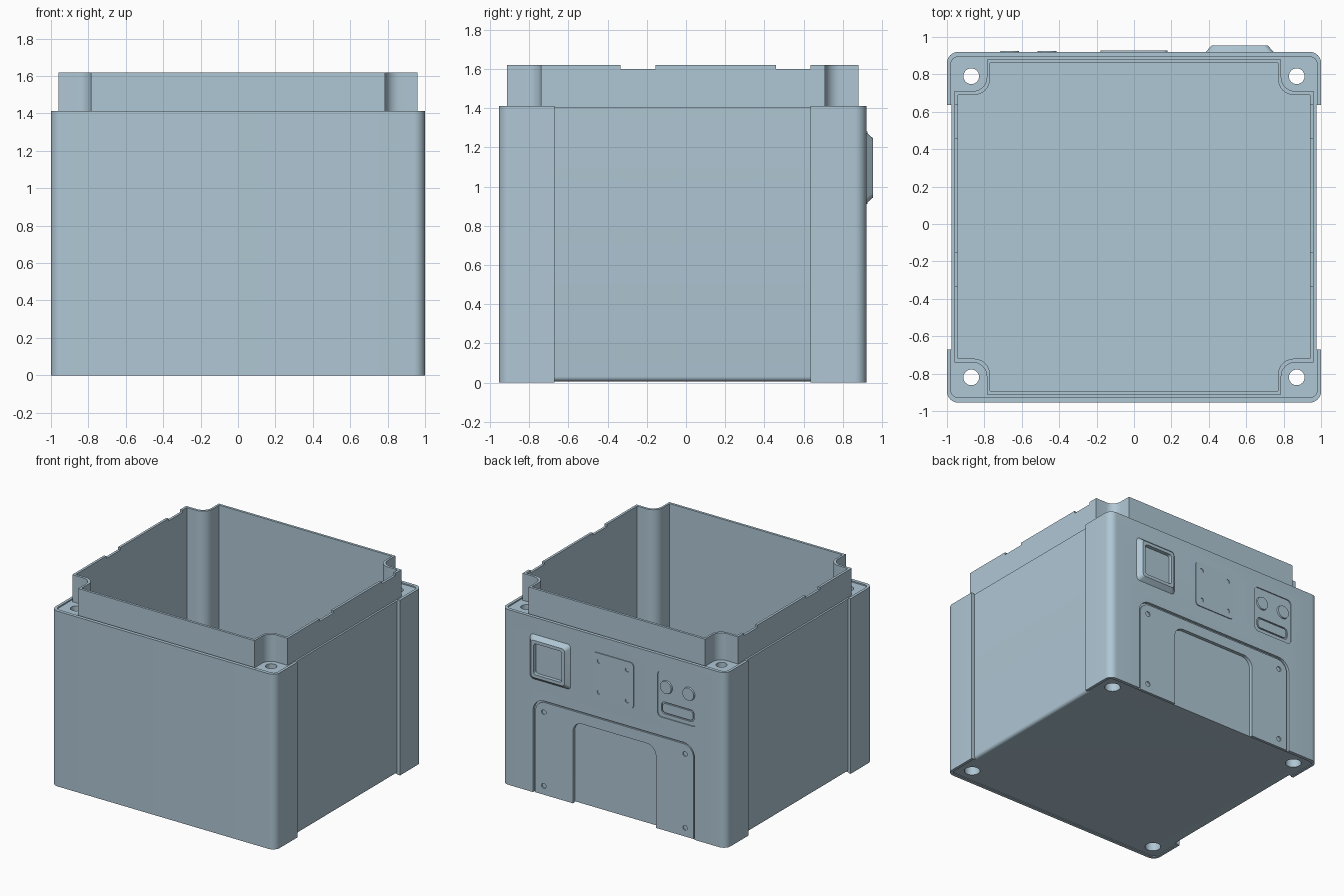
import bpy, bmesh, math
from mathutils import Vector

if "Cube" in bpy.data.objects:
    bpy.data.objects.remove(bpy.data.objects["Cube"])

mat = bpy.data.materials.new("pale blue grey")
mat.diffuse_color = (0.43, 0.57, 0.66, 1)
mat.use_nodes = True
mat.node_tree.nodes["Principled BSDF"].inputs["Base Color"].default_value = mat.diffuse_color


def rounded(points, n=8):
    """Outline from right-angled corners given as (u, v, radius)."""
    out = []
    for i, (u, v, r) in enumerate(points):
        p = Vector((u, v))
        if r == 0:
            out.append(p)
            continue
        d1 = (Vector(points[i - 1][:2]) - p).normalized()
        d2 = (Vector(points[(i + 1) % len(points)][:2]) - p).normalized()
        c = p + r * (d1 + d2)
        for k in range(n + 1):
            t = math.pi / 2 * k / n
            out.append(c - r * (d2 * math.cos(t) + d1 * math.sin(t)))
    return out


def rect(u0, u1, v0, v1, r=0.0, r_low=None):
    lo = r if r_low is None else r_low
    return rounded([(u0, v0, lo), (u1, v0, lo), (u1, v1, r), (u0, v1, r)])


def circle(u, v, r, n=28):
    return [Vector((u + r * math.cos(2 * math.pi * k / n),
                    v + r * math.sin(2 * math.pi * k / n))) for k in range(n)]


def prism(name, outline, a, b, axis='z', end=None):
    """Extrude an outline from a to b along z or y; 'end' gives a tapered far outline."""
    bm = bmesh.new()

    def ring(o, h):
        return [bm.verts.new((p[0], p[1], h) if axis == 'z' else (p[0], h, p[1])) for p in o]
    lo, hi = ring(outline, a), ring(end or outline, b)
    bm.faces.new(lo)
    bm.faces.new(hi)
    for i in range(len(lo)):
        j = (i + 1) % len(lo)
        bm.faces.new((lo[i], lo[j], hi[j], hi[i]))
    bmesh.ops.recalc_face_normals(bm, faces=bm.faces)
    me = bpy.data.meshes.new(name)
    bm.to_mesh(me)
    bm.free()
    me.materials.append(mat)
    ob = bpy.data.objects.new(name, me)
    bpy.context.collection.objects.link(ob)
    return ob


def boolean(ob, tool, op='DIFFERENCE'):
    m = ob.modifiers.new("bool", 'BOOLEAN')
    m.operation, m.solver, m.object = op, 'EXACT', tool
    bpy.context.view_layer.objects.active = ob
    bpy.ops.object.modifier_apply(modifier=m.name)
    bpy.data.objects.remove(tool, do_unlink=True)


def cut(ob, outline, a, b, axis='z'):
    boolean(ob, prism("cutter", outline, a, b, axis))


def cross(x_out, x_in, y0, y0_in, y1_in, y1, r):
    """Rectangle with a rounded notch around each corner screw."""
    return rounded([(-x_in, y0, 0), (x_in, y0, 0), (x_in, y0_in, r), (x_out, y0_in, 0),
                    (x_out, y1_in, 0), (x_in, y1_in, r), (x_in, y1, 0), (-x_in, y1, 0),
                    (-x_in, y1_in, r), (-x_out, y1_in, 0), (-x_out, y0_in, 0),
                    (-x_in, y0_in, r)])


# main housing with corner shells standing proud of the sides
body = prism("housing", rect(-1, 1, -0.955, 0.92, 0.06), 0, 1.412)
core = rect(-0.978, 0.978, -0.927, 0.893, 0.035)
cut(body, core, 1.402, 1.6)
cut(body, core, -0.2, 0.006)
for s in (-1, 1):
    prof = [(1.2, -0.2), (0.95, -0.2), (0.95, 0.006)]
    prof += [(0.95 + 0.025 * math.sin(t), 0.031 - 0.025 * math.cos(t))
             for t in (math.pi / 12 * k for k in range(1, 7))]
    prof += [(0.975, 1.6), (1.2, 1.6)]
    cut(body, [(s * u, v) for u, v in prof], -0.67, 0.635, 'y')

# raised collar and deep cavity
boolean(body, prism("collar", cross(0.96, 0.787, -0.912, -0.74, 0.71, 0.88, 0.075), 1.2, 1.62), 'UNION')
cut(body, cross(0.94, 0.77, -0.892, -0.72, 0.69, 0.86, 0.085), 0.035, 1.9)
for s in (-1, 1):
    for y0, y1 in ((-0.335, -0.155), (0.46, 0.635)):
        cut(body, rect(min(s * 0.9, s * 1.1), max(s * 0.9, s * 1.1), y0, y1), 1.6, 1.8)

# corner screw holes, counterbored from below
for x in (-0.87, 0.87):
    for y in (-0.82, 0.79):
        cut(body, circle(x, y, 0.042), -0.3, 1.8)
        cut(body, circle(x, y, 0.058), -0.3, 0.12)

# back recesses: large service panel, arch and control area
cut(body, rect(-0.72, 0.72, -0.2, 0.76, 0.1, 0), 0.9, 1.1, 'y')
cut(body, rect(-0.37, 0.37, -0.2, 0.66, 0.08, 0), 0.885, 1.1, 'y')
cut(body, rect(-0.74, -0.39, 0.91, 1.28, 0.035), 0.912, 1.1, 'y')
cut(body, rect(-0.71, -0.42, 0.94, 1.035, 0.03), 0.902, 1.1, 'y')
parts = [body]

# service panel with arch opening and four screw holes
panel = prism("service_panel", rect(-0.705, 0.705, 0.0, 0.745, 0.09, 0), 0.89, 0.912, 'y')
cut(panel, rect(-0.37, 0.37, -0.2, 0.66, 0.08, 0), 0.8, 1.1, 'y')
for x in (-0.63, 0.63):
    for z in (0.07, 0.665):
        cut(panel, circle(x, z, 0.02, 16), 0.903, 1.1, 'y')
parts.append(panel)

# small cover plate with four screw holes
cover = prism("cover_plate", rect(-0.18, 0.18, 0.91, 1.28, 0.03), 0.9, 0.927, 'y')
for x in (-0.125, 0.125):
    for z in (0.965, 1.215):
        cut(cover, circle(x, z, 0.018, 16), 0.921, 1.1, 'y')
parts.append(cover)

# tapered square socket
socket = prism("socket_frame", rect(0.38, 0.75, 0.91, 1.28, 0.03), 0.915, 0.955, 'y',
               end=rect(0.415, 0.715, 0.945, 1.245, 0.025))
cut(socket, rect(0.44, 0.69, 0.97, 1.22, 0.02), 0.925, 1.1, 'y')
parts.append(socket)

# control buttons and bar
for i, x in enumerate((-0.665, -0.465)):
    parts.append(prism(f"button_{i + 1}", circle(x, 1.16, 0.056), 0.9, 0.924, 'y',
                       end=circle(x, 1.16, 0.05)))
parts.append(prism("control_bar", rect(-0.70, -0.43, 0.95, 1.025, 0.024), 0.89, 0.912, 'y'))

bpy.ops.object.select_all(action='DESELECT')
for ob in parts:
    ob.select_set(True)
bpy.context.view_layer.objects.active = body
bpy.ops.object.shade_smooth_by_angle(angle=math.radians(25))
